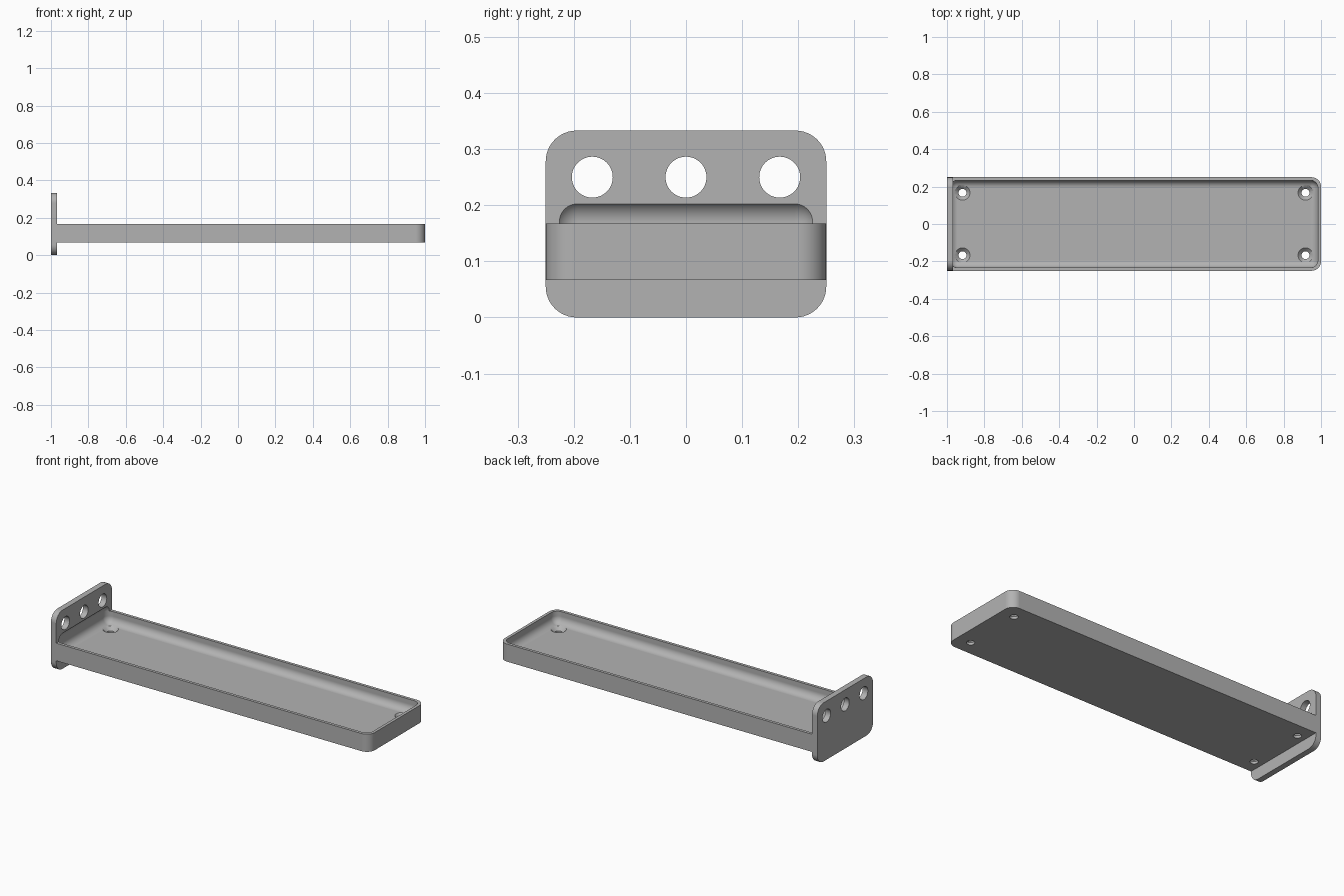
import bpy, bmesh, math
from mathutils import Matrix, Vector

if "Cube" in bpy.data.objects:
    bpy.data.objects.remove(bpy.data.objects["Cube"], do_unlink=True)

WALL = 0.0167               # tray wall thickness
PLATE_X = -0.967            # inner face of the end plate
BASE, RIM, FLOOR = 0.067, 0.167, 0.1

grey = bpy.data.materials.new("grey")
grey.use_nodes = True
COLOUR = (0.45, 0.45, 0.45, 1)
grey.diffuse_color = COLOUR
grey.node_tree.nodes["Principled BSDF"].inputs["Base Color"].default_value = COLOUR


def finish(name, bm):
    bmesh.ops.recalc_face_normals(bm, faces=bm.faces)
    mesh = bpy.data.meshes.new(name)
    bm.to_mesh(mesh)
    bm.free()
    mesh.materials.append(grey)
    obj = bpy.data.objects.new(name, mesh)
    bpy.context.collection.objects.link(obj)
    return obj


def rounded_box(name, low, high, radius, pick=lambda edge: True, segments=12):
    """Box between two corners, with the picked edges rounded."""
    low, high = Vector(low), Vector(high)
    bm = bmesh.new()
    bmesh.ops.create_cube(bm, size=1)
    bmesh.ops.scale(bm, vec=high - low, verts=bm.verts)
    bmesh.ops.translate(bm, vec=(low + high) / 2, verts=bm.verts)
    bmesh.ops.bevel(bm, geom=[e for e in bm.edges if pick(e)], offset=radius,
                    segments=segments, profile=0.5, affect='EDGES')
    return finish(name, bm)


def along(edge, axis):
    a, b = (v.co for v in edge.verts)
    return abs((b - a).normalized()[axis]) > 0.9


def cone(name, place, r_low, r_high, depth, turn=Matrix()):
    bm = bmesh.new()
    bmesh.ops.create_cone(bm, cap_ends=True, segments=48, radius1=r_low,
                          radius2=r_high, depth=depth,
                          matrix=Matrix.Translation(place) @ turn)
    return finish(name, bm)


def combine(target, other, operation):
    """Apply a boolean and discard the helper."""
    mod = target.modifiers.new("cut", 'BOOLEAN')
    mod.operation, mod.solver, mod.object = operation, 'EXACT', other
    bpy.context.view_layer.objects.active = target
    bpy.ops.object.modifier_apply(modifier=mod.name)
    bpy.data.objects.remove(other, do_unlink=True)


# Tray body, rounded at its free end, joined to the upright end plate
shelf = rounded_box("shelf_tray", (PLATE_X - WALL, -0.25, BASE), (1, 0.25, RIM), 0.05,
                    lambda e: along(e, 2) and e.verts[0].co.x > 0)
plate = rounded_box("end_plate", (-1, -0.25, 0), (PLATE_X, 0.25, 0.333), 0.055,
                    lambda e: along(e, 0))
combine(shelf, plate, 'UNION')

# Hollow with filleted edges, which also bites a shallow recess into the plate
inner = 0.25 - WALL
hollow = rounded_box("hollow", (PLATE_X - WALL, -inner, FLOOR),
                     (1 - WALL, inner, 0.21), 0.04)
combine(shelf, hollow, 'DIFFERENCE')

# Countersunk screw holes in the four floor corners
for x in (-0.917, 0.917):
    for y in (-0.167, 0.167):
        combine(shelf, cone("screw_hole", (x, y, 0.08), 0.021, 0.021, 0.1), 'DIFFERENCE')
        combine(shelf, cone("countersink", (x, y, 0.1), 0.02, 0.06, 0.04), 'DIFFERENCE')

# Three round holes through the end plate
sideways = Matrix.Rotation(math.pi / 2, 4, 'Y')
for y in (-0.167, 0, 0.167):
    combine(shelf, cone("plate_hole", (-0.984, y, 0.25), 0.0365, 0.0365, 0.1, sideways),
            'DIFFERENCE')

# Smooth fillets with crisp edges and clean flats
bpy.ops.object.select_all(action='DESELECT')
shelf.select_set(True)
bpy.context.view_layer.objects.active = shelf
bpy.ops.object.shade_smooth_by_angle(angle=math.radians(30))
weighted = shelf.modifiers.new("clean_flats", 'WEIGHTED_NORMAL')
weighted.keep_sharp = True
